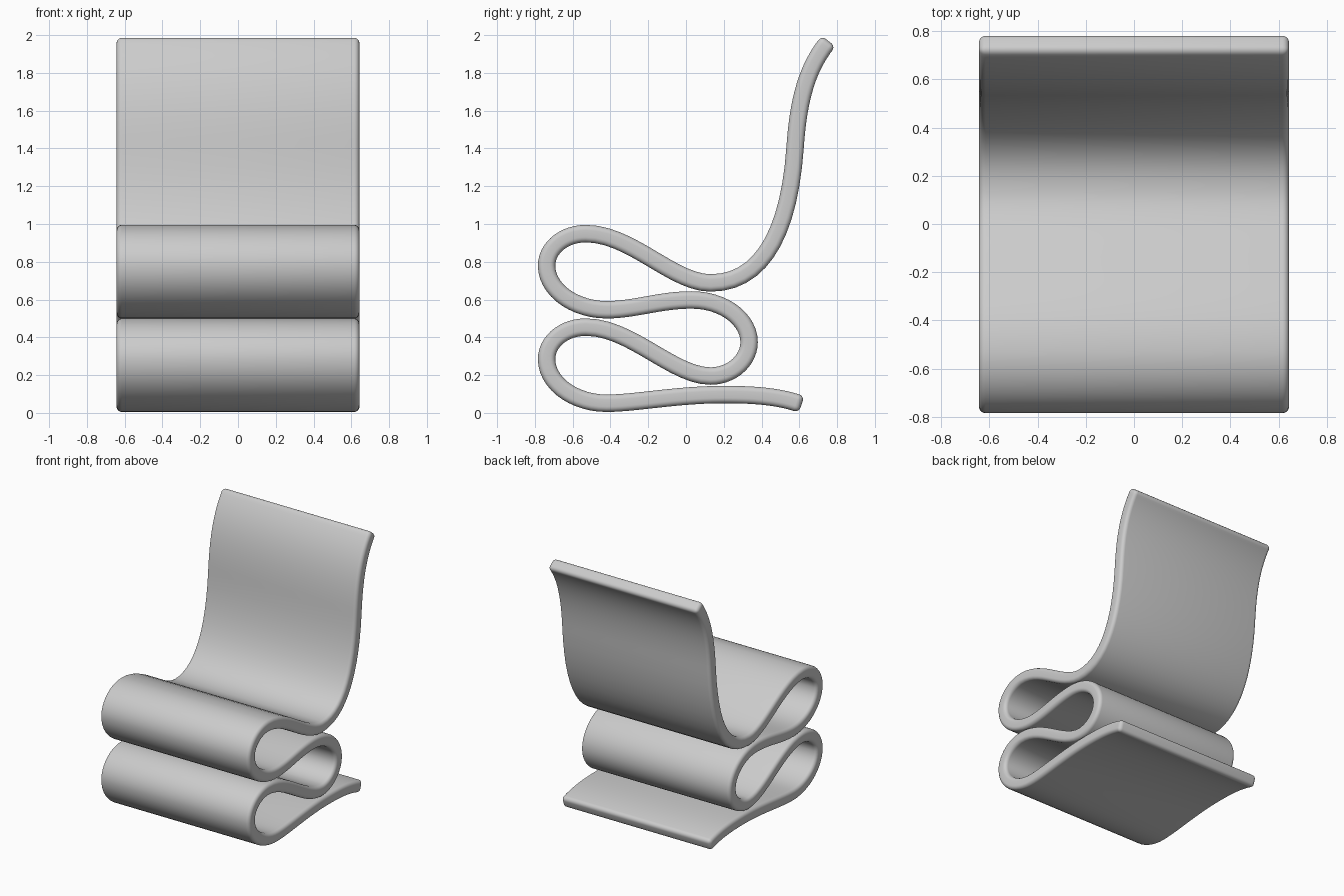
import bpy, bmesh
from math import radians, sin, cos
from mathutils import Vector
from mathutils.geometry import interpolate_bezier

if "Cube" in bpy.data.objects:
    bpy.data.objects.remove(bpy.data.objects["Cube"])

HALF_WIDTH = 0.643
THICKNESS = 0.092
STEPS = 14

# Side profile knots: y, z, heading in degrees, handle before, handle after
FOLD = 0.495
front_loop = [(-0.53, 0.949, 180, 0.24, 0.12),
              (-0.738, 0.78, -90, 0.09, 0.13),
              (-0.42, 0.546, 0, 0.17, 0.15)]
knots = [(0.755, 1.968, -130, 0, 0.2),          # top of back
         (0.577, 1.4, -94, 0.22, 0.45),
         (0.13, 0.688, 180, 0.27, 0.2)]         # seat dip
knots += front_loop
knots += [(0.03, 0.598, 0, 0.17, 0.17),         # rear loop
          (0.334, 0.375, -90, 0.12, 0.1),
          (0.13, 0.195, 180, 0.11, 0.2)]
knots += [(y, z - FOLD, a, h0, h1) for y, z, a, h0, h1 in front_loop]
knots += [(0.2, 0.097, 0, 0.25, 0.15),          # foot
          (0.612, 0.045, -20, 0.13, 0)]


def heading(k):
    return Vector((0, cos(radians(k[2])), sin(radians(k[2]))))


path = []
for a, b in zip(knots, knots[1:]):
    pa, pb = Vector((0, a[0], a[1])), Vector((0, b[0], b[1]))
    pts = interpolate_bezier(pa, pa + heading(a) * a[4],
                             pb - heading(b) * b[3], pb, STEPS)
    path += pts if not path else pts[1:]

# Folded ribbon running across the width
bm = bmesh.new()
rows = [[bm.verts.new((x, p.y, p.z)) for x in (-HALF_WIDTH, HALF_WIDTH)] for p in path]
for r, s in zip(rows, rows[1:]):
    bm.faces.new((r[0], r[1], s[1], s[0]))
mesh = bpy.data.meshes.new("folded_chair")
bm.to_mesh(mesh)
bm.free()
chair = bpy.data.objects.new("folded_chair", mesh)
bpy.context.collection.objects.link(chair)

# Thickness and rounded rims
solid = chair.modifiers.new("thickness", 'SOLIDIFY')
solid.thickness = THICKNESS
solid.offset = 0
solid.use_even_offset = True
bevel = chair.modifiers.new("rounded_rim", 'BEVEL')
bevel.width = 0.028
bevel.segments = 5
bevel.limit_method = 'ANGLE'
bevel.angle_limit = radians(50)
bevel.use_clamp_overlap = False

bpy.context.view_layer.objects.active = chair
chair.select_set(True)
for poly in mesh.polygons:
    poly.use_smooth = True
